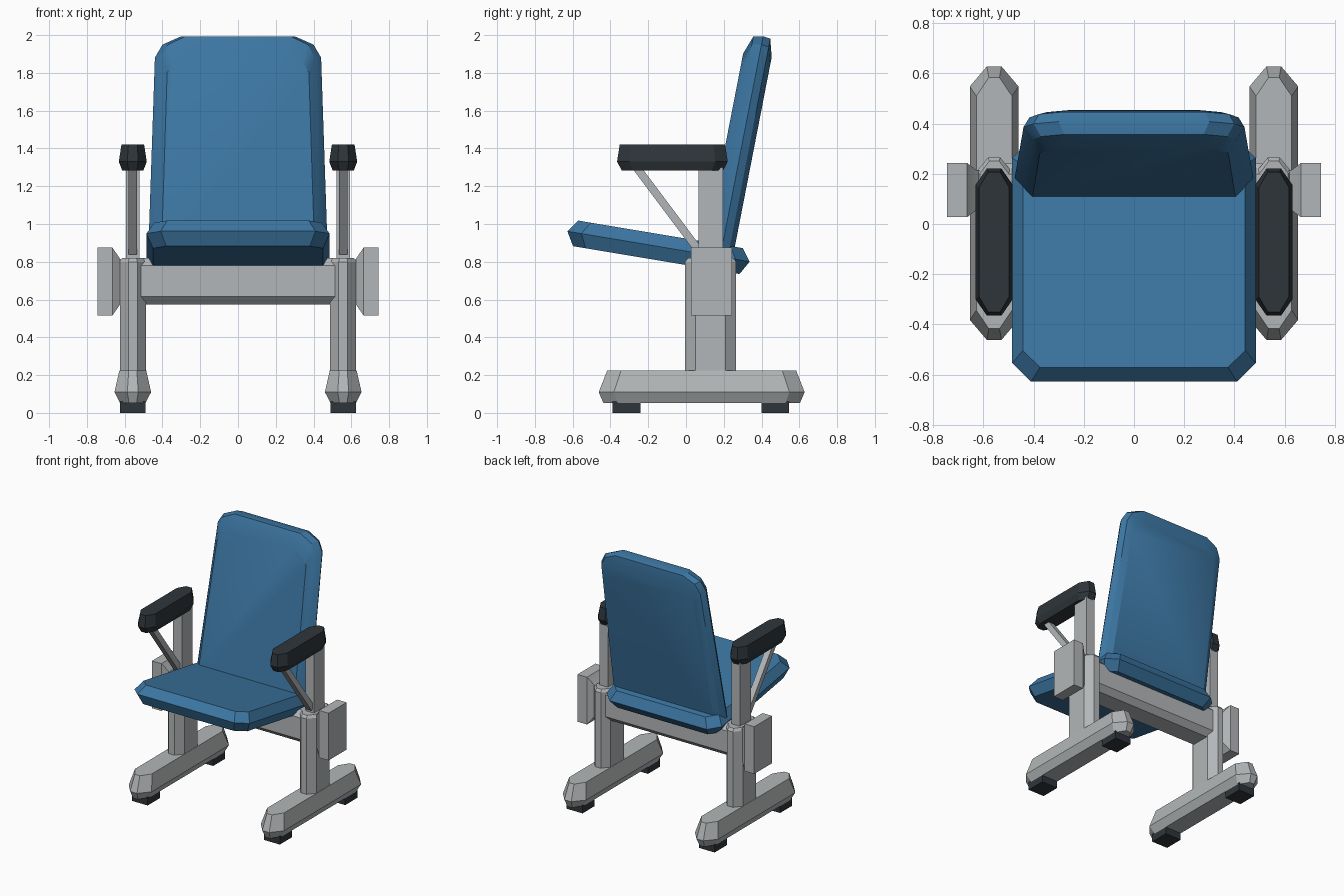
import bpy, bmesh, math
from mathutils import Matrix, Vector

if "Cube" in bpy.data.objects:
    bpy.data.objects.remove(bpy.data.objects["Cube"])


def material(name, colour):
    m = bpy.data.materials.new(name)
    m.use_nodes = True
    m.diffuse_color = (*colour, 1)
    node = next(n for n in m.node_tree.nodes if n.type == "BSDF_PRINCIPLED")
    node.inputs["Base Color"].default_value = (*colour, 1)
    node.inputs["Roughness"].default_value = 0.7
    return m


BLUE = material("blue upholstery", (0.045, 0.18, 0.36))
GREY = material("grey metal", (0.45, 0.47, 0.48))
DARK = material("dark rubber", (0.028, 0.036, 0.043))


def frame(origin, x_axis, y_axis, z_axis):
    """Matrix that places local axes at an origin."""
    cols = [Vector(a) for a in (x_axis, y_axis, z_axis)]
    return Matrix.Translation(origin) @ Matrix(cols).transposed().to_4x4()


def loft(name, outline, rings, mat, place=Matrix(), pivot=0.0):
    """Stack inset copies of an outline; each ring is (depth, inset_x, inset_y)."""
    wide = max(p[0] for p in outline)
    tall = max(p[1] for p in outline) - pivot
    bm = bmesh.new()
    loops = []
    for depth, ix, iy in rings:
        sx, sy = 1 - ix / wide, 1 - iy / tall
        loops.append([bm.verts.new(place @ Vector((x * sx, pivot + (y - pivot) * sy, depth)))
                      for x, y in outline])
    n = len(outline)
    for a, b in zip(loops, loops[1:]):
        for i in range(n):
            j = (i + 1) % n
            bm.faces.new((a[i], a[j], b[j], b[i]))
    bm.faces.new(loops[0])
    bm.faces.new(loops[-1])
    bmesh.ops.recalc_face_normals(bm, faces=bm.faces)
    mesh = bpy.data.meshes.new(name)
    bm.to_mesh(mesh)
    bm.free()
    mesh.materials.append(mat)
    ob = bpy.data.objects.new(name, mesh)
    bpy.context.collection.objects.link(ob)
    bpy.ops.object.select_all(action="DESELECT")
    ob.select_set(True)
    bpy.context.view_layer.objects.active = ob
    bpy.ops.object.shade_smooth_by_angle(angle=math.radians(25))
    return ob


def octagon(hx, hy, cx, cy):
    """Rectangle of half sizes hx, hy with its corners cut by cx, cy."""
    return [(hx, cy - hy), (hx, hy - cy), (hx - cx, hy), (cx - hx, hy),
            (-hx, hy - cy), (-hx, cy - hy), (cx - hx, -hy), (hx - cx, -hy)]


def rectangle(hx, hy):
    return [(hx, -hy), (hx, hy), (-hx, hy), (-hx, -hy)]


# Seat cushion, tilted up at the front
tilt = Matrix.Rotation(math.radians(-9.5), 4, "X")
loft("seat", octagon(0.485, 0.489, 0.075, 0.075),
     [(0.772, 0.035, 0.042), (0.845, 0, 0), (0.91, 0.042, 0.047)],
     BLUE, tilt @ Matrix.Translation((0, -0.289, 0)))

# Backrest cushion, tapered and leaning back
lean = math.radians(11)
s, c = math.sin(lean), math.cos(lean)
half = [(0.475, 0.87), (0.44, 1.92), (0.4, 1.99), (0.3, 2.035)]
loft("backrest", half + [(-x, y) for x, y in reversed(half)],
     [(-0.066, 0.07, 0.11), (-0.03, 0.035, 0.01), (0.02, 0, 0),
      (0.06, 0.025, 0.005), (0.086, 0.065, 0.1)],
     BLUE, frame((0, 0, 0), (1, 0, 0), (0, s, c), (0, c, -s)), pivot=0.87)

# Cross beam under the seat
loft("cross_beam", octagon(0.11, 0.122, 0.04, 0.04),
     [(-0.52, 0, 0), (0.52, 0, 0)], GREY,
     frame((0, 0.13, 0.697), (0, 1, 0), (0, 0, 1), (1, 0, 0)))

# Legs, arms and side boxes, once for each side
for side, label in ((1, "left"), (-1, "right")):
    x = side * 0.557
    at = Matrix.Translation

    loft(label + "_foot", octagon(0.097, 0.545, 0.068, 0.08),
         [(0.052, 0.03, 0.025), (0.11, 0, 0), (0.225, 0.026, 0.045)],
         GREY, at((x, 0.083, 0)))

    for end, y in (("front", -0.315), ("rear", 0.473)):
        loft(f"{label}_{end}_pad", rectangle(0.067, 0.073),
             [(0, 0, 0), (0.06, 0, 0)], DARK, at((x, y, 0)))

    loft(label + "_post", octagon(0.069, 0.135, 0.045, 0.055),
         [(0.2, 0, 0), (0.8, 0, 0), (0.82, 0.012, 0.015)],
         GREY, at((x, 0.13, 0)))

    loft(label + "_arm_upright", rectangle(0.036, 0.065),
         [(0.8, 0, 0), (1.3, 0, 0)], GREY, at((x, 0.132, 0)))

    # Sloping brace from the post to the armrest
    low, high = Vector((x, 0.075, 0.85)), Vector((x, -0.27, 1.31))
    run = (high - low).normalized()
    loft(label + "_arm_brace", rectangle(0.023, 0.021),
         [(0, 0, 0), ((high - low).length, 0, 0)], GREY,
         frame(low, (1, 0, 0), run.cross(Vector((1, 0, 0))), run))

    loft(label + "_armrest", octagon(0.074, 0.293, 0.045, 0.065),
         [(1.283, 0.018, 0.025), (1.33, 0, 0), (1.42, 0.014, 0.014)],
         DARK, at((x, -0.072, 0)))

    # Outer box with a narrowed inner face
    loft(label + "_side_box", rectangle(0.108, 0.18),
         [(0.6, 0.03, 0.08), (0.625, 0.03, 0.058), (0.665, 0, 0), (0.745, 0, 0)],
         GREY, frame((0, 0.135, 0.695), (0, 1, 0), (0, 0, 1), (side, 0, 0)))
